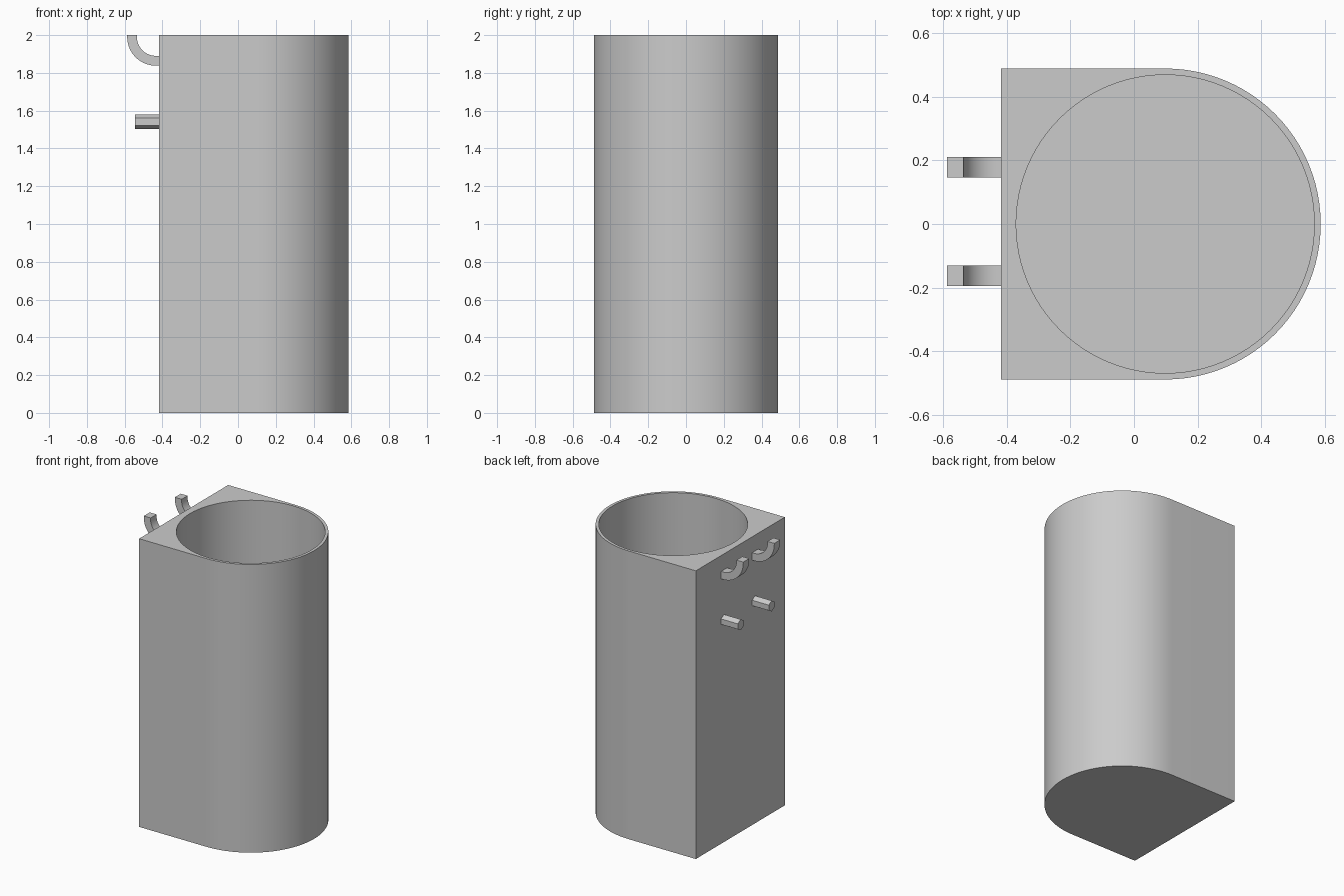
import bpy
import bmesh
from math import cos, sin, pi, radians
from mathutils import Matrix

old = bpy.data.objects.get("Cube")
if old:
    bpy.data.objects.remove(old, do_unlink=True)

HEIGHT = 2.0
BACK_X = -0.417     # flat mounting wall
AXIS_X = 0.098      # axis of the rounded side and of the bore
OUTER_R = 0.488
BORE_R = 0.468
FLOOR = 0.02
MOUNT_Y = (-0.162, 0.178)

grey = bpy.data.materials.new("plain grey")
grey.use_nodes = True
colour = (0.6, 0.6, 0.6, 1)
grey.diffuse_color = colour
grey.node_tree.nodes["Principled BSDF"].inputs["Base Color"].default_value = colour


def arc(cx, cy, r, start, end, steps):
    angles = [start + (end - start) * i / steps for i in range(steps + 1)]
    return [(cx + r * cos(a), cy + r * sin(a)) for a in angles]


def prism(name, outline, depth, matrix=Matrix()):
    """Extrude a flat outline along its local z, then place it."""
    bm = bmesh.new()
    face = bm.faces.new([bm.verts.new((u, v, 0)) for u, v in outline])
    grown = bmesh.ops.extrude_face_region(bm, geom=[face])["geom"]
    top = [g for g in grown if isinstance(g, bmesh.types.BMVert)]
    bmesh.ops.translate(bm, verts=top, vec=(0, 0, depth))
    bmesh.ops.recalc_face_normals(bm, faces=bm.faces)
    bm.transform(matrix)
    mesh = bpy.data.meshes.new(name)
    bm.to_mesh(mesh)
    bm.free()
    mesh.materials.append(grey)
    obj = bpy.data.objects.new(name, mesh)
    bpy.context.collection.objects.link(obj)
    return obj


def activate(obj):
    bpy.ops.object.select_all(action="DESELECT")
    obj.select_set(True)
    bpy.context.view_layer.objects.active = obj


# Cup body: square at the wall side, half round at the other
outline = [(BACK_X, OUTER_R), (BACK_X, -OUTER_R)]
outline += arc(AXIS_X, 0, OUTER_R, -pi / 2, pi / 2, 48)
body = prism("cup_body", outline, HEIGHT)

# Round bore, open at the top
circle = arc(AXIS_X, 0, BORE_R, 0, 2 * pi, 96)[:-1]
cutter = prism("bore_cutter", circle, HEIGHT, Matrix.Translation((0, 0, FLOOR)))
cutter.hide_render = True
activate(body)
cut = body.modifiers.new("bore", "BOOLEAN")
cut.operation = "DIFFERENCE"
cut.solver = "EXACT"
cut.object = cutter
bpy.ops.object.modifier_apply(modifier=cut.name)
bpy.data.objects.remove(cutter, do_unlink=True)
bpy.ops.object.shade_smooth_by_angle(angle=radians(30))

# Upturned hooks and hexagonal pegs on the flat wall
hook_width = 0.065
hook_x, hook_z = -0.435, 1.99
hook = [(BACK_X + 0.01, 1.838)]
hook += arc(hook_x, hook_z, 0.152, -pi / 2, -pi, 10)
hook += [(hook_x - 0.152, HEIGHT), (hook_x - 0.1, HEIGHT)]
hook += arc(hook_x, hook_z, 0.1, -pi, -pi / 2, 10)
hook += [(BACK_X + 0.01, 1.89)]
hexagon = arc(0, 0, 0.0375, pi / 2, pi / 2 + 2 * pi, 6)[:-1]

for side, y in zip(("right", "left"), MOUNT_Y):
    stand = Matrix.Translation((0, y + hook_width / 2, 0)) @ Matrix.Rotation(pi / 2, 4, "X")
    part = prism(side + "_hook", hook, hook_width, stand)
    activate(part)
    bpy.ops.object.shade_smooth_by_angle(angle=radians(30))
    # local x -> y, local y -> z, local z -> x
    lay = Matrix(((0, 0, 1, -0.545), (1, 0, 0, y), (0, 1, 0, 1.5415), (0, 0, 0, 1)))
    prism(side + "_peg", hexagon, BACK_X + 0.545 + 0.01, lay)
